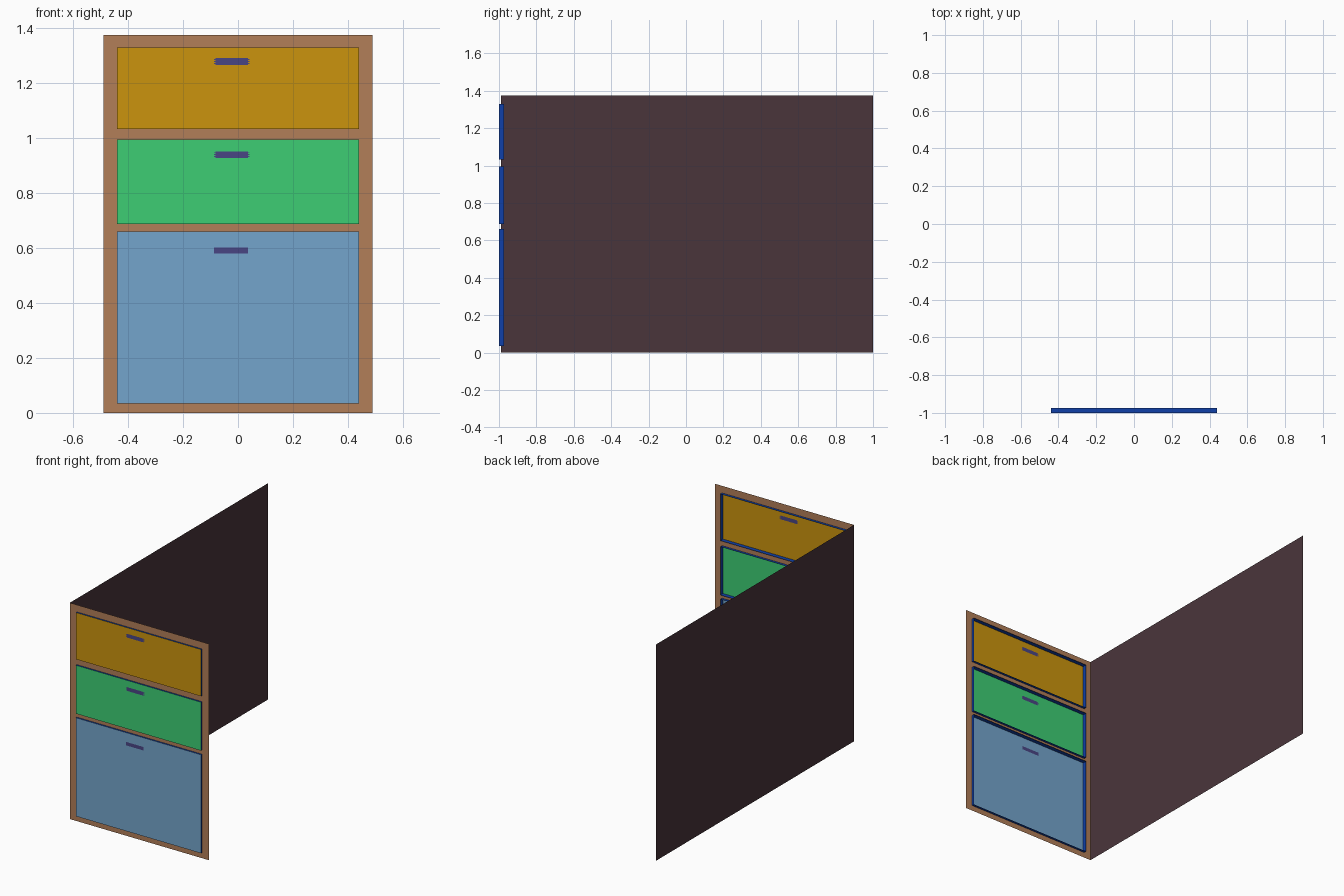
import bpy, bmesh

cube = bpy.data.objects.get("Cube")
if cube:
    bpy.data.objects.remove(cube)


def material(name, rgb):
    """Flat material from 0-255 display values, stored as linear."""
    lin = [((c / 255 + 0.055) / 1.055) ** 2.4 for c in rgb] + [1]
    m = bpy.data.materials.new(name)
    m.use_nodes = True
    m.diffuse_color = lin
    m.node_tree.nodes["Principled BSDF"].inputs["Base Color"].default_value = lin
    return m


wood = material("brown wood", (178, 126, 88))
side = material("dark plum", (74, 53, 59))
edge = material("deep blue", (16, 64, 168))
grip = material("purple", (73, 69, 132))
yellow = material("amber", (203, 148, 13))
green = material("green", (61, 206, 116))
blue = material("sky blue", (116, 165, 204))

FRONT, FRAME, BACK = -1.0, -0.99, -0.973


def finish(name, bm, mats):
    mesh = bpy.data.meshes.new(name)
    bm.to_mesh(mesh)
    bm.free()
    for m in mats:
        mesh.materials.append(m)
    obj = bpy.data.objects.new(name, mesh)
    bpy.context.collection.objects.link(obj)
    return obj


def sheet(xs, zs, y, rule):
    """Upright sheet of cells facing -y; rule(i, j) gives a slot or None for a hole."""
    bm = bmesh.new()
    v = [[bm.verts.new((x, y, z)) for z in zs] for x in xs]
    for i in range(len(xs) - 1):
        for j in range(len(zs) - 1):
            slot = rule(i, j)
            if slot is not None:
                f = bm.faces.new((v[i][j], v[i + 1][j], v[i + 1][j + 1], v[i][j + 1]))
                f.material_index = slot
    return bm


# Drawers: name, bottom, top, handle bottom, handle top, colour, notched handle ends
drawers = [
    ("bottom", 0.035, 0.661, 0.580, 0.602, blue, False),
    ("middle", 0.687, 0.995, 0.928, 0.952, green, True),
    ("top", 1.033, 1.33, 1.267, 1.291, yellow, True),
]
W, H, D = 0.489, 1.375, 0.44

# Front frame with three openings
levels = [0] + [z for d in drawers for z in d[1:3]] + [H]
frame = sheet([-W, -D, D, W], levels, FRAME,
              lambda i, j: None if i == 1 and j % 2 else 0)
finish("front_frame", frame, [wood])

# Shallow open-backed drawer fronts with a flush handle
for name, z0, z1, h0, h1, colour, notched in drawers:
    steps = 7
    zs = [z0] + [h0 + (h1 - h0) * k / steps for k in range(steps + 1)] + [z1]

    def handle_rule(i, j):
        if not 1 <= j <= steps:
            return 0
        if i == 2:
            return 1
        return 1 if i in (1, 3) and notched and j % 2 == 0 else 0

    left = -0.082 if notched else -0.088
    bm = sheet([-D, left - 0.006, left, 0.036, 0.042, D], zs, FRONT, handle_rule)
    rim = [e for e in bm.edges if e.is_boundary]
    new = bmesh.ops.extrude_edge_only(bm, edges=rim)["geom"]
    for g in new:
        if isinstance(g, bmesh.types.BMVert):
            g.co.y = BACK
        elif isinstance(g, bmesh.types.BMFace):
            g.material_index = 2
    bmesh.ops.recalc_face_normals(bm, faces=bm.faces)
    finish(name + "_drawer", bm, [colour, grip, edge])

# Single side panel on the right
bm = bmesh.new()
bm.faces.new([bm.verts.new((-W, y, z)) for y, z in
              ((1, 0), (FRAME, 0), (FRAME, H), (1, H))])
finish("side_panel", bm, [side])
